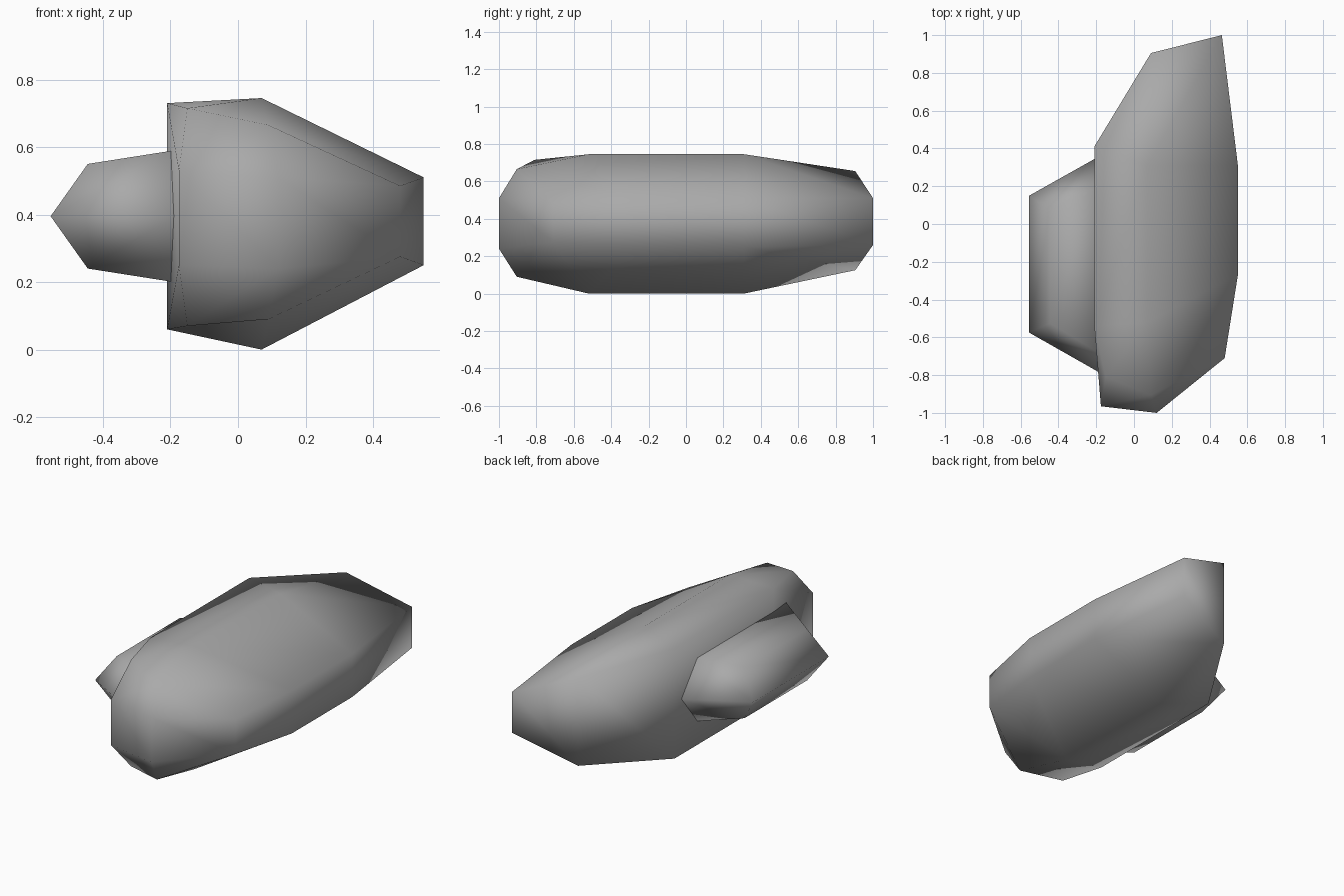
import bpy
import bmesh

cube = bpy.data.objects.get("Cube")
if cube:
    bpy.data.objects.remove(cube, do_unlink=True)

# Single grey paint
grey = bpy.data.materials.new("plain_grey")
grey.use_nodes = True
COLOUR = (0.4, 0.4, 0.4, 1)
grey.diffuse_color = COLOUR
grey.node_tree.nodes["Principled BSDF"].inputs["Base Color"].default_value = COLOUR


def shell(name, columns, caps, outline):
    """Closed shell: columns hold an upper and a lower point, caps join either
    set, and walls follow the outline. Equal heights collapse to one point."""
    bm = bmesh.new()
    upper, lower = {}, {}
    for key, (x, y, top, bottom) in columns.items():
        upper[key] = bm.verts.new((x, y, top))
        lower[key] = upper[key] if top == bottom else bm.verts.new((x, y, bottom))
    for cap in caps:
        bm.faces.new([upper[k] for k in cap])
        bm.faces.new([lower[k] for k in reversed(cap)])
    for a, b in zip(outline, outline[1:] + outline[:1]):
        wall = list(dict.fromkeys((upper[a], lower[a], lower[b], upper[b])))
        if len(wall) > 2:
            bm.faces.new(wall)
    bmesh.ops.recalc_face_normals(bm, faces=bm.faces)
    for face in bm.faces:
        face.smooth = True
    mesh = bpy.data.meshes.new(name)
    bm.to_mesh(mesh)
    bm.free()
    mesh.materials.append(grey)
    obj = bpy.data.objects.new(name, mesh)
    bpy.context.collection.objects.link(obj)
    return obj


# Main pod: nose, front rim, two middle rings and a slanted tail
shell("main_pod", {
    "nose_in": (-0.175, -0.965, 0.53, 0.25),
    "nose_mid": (0.12, -1.0, 0.51, 0.24),
    "nose_out": (0.48, -0.71, 0.485, 0.275),
    "rim_in": (-0.15, -0.81, 0.715, 0.07),
    "rim_mid": (0.09, -0.905, 0.665, 0.09),
    "front_in": (-0.21, -0.54, 0.73, 0.06),
    "front_mid": (0.07, -0.52, 0.745, 0.0),
    "front_out": (0.55, -0.27, 0.51, 0.25),
    "rear_in": (-0.21, 0.41, 0.73, 0.06),
    "rear_mid": (0.07, 0.31, 0.745, 0.0),
    "rear_out": (0.55, 0.31, 0.51, 0.25),
    "tail_mid": (0.09, 0.905, 0.655, 0.125),
    "tail_out": (0.465, 1.0, 0.51, 0.26),
}, [
    ("nose_in", "nose_mid", "rim_mid", "rim_in"),
    ("nose_mid", "nose_out", "rim_mid"),
    ("nose_in", "rim_in", "front_in"),
    ("rim_in", "rim_mid", "front_mid", "front_in"),
    ("rim_mid", "nose_out", "front_out", "front_mid"),
    ("front_in", "front_mid", "rear_mid", "rear_in"),
    ("front_mid", "front_out", "rear_out", "rear_mid"),
    ("rear_mid", "rear_out", "tail_out", "tail_mid"),
    ("rear_in", "rear_mid", "tail_mid"),
], ["nose_in", "nose_mid", "nose_out", "front_out", "rear_out",
    "tail_out", "tail_mid", "rear_in", "front_in"])

# Side pylon: wedge whose base sits just inside the pod wall
shell("side_pylon", {
    "tip_front": (-0.555, -0.575, 0.395, 0.395),
    "tip_rear": (-0.555, 0.15, 0.395, 0.395),
    "shoulder_front": (-0.445, -0.525, 0.55, 0.24),
    "shoulder_rear": (-0.445, 0.075, 0.55, 0.24),
    "base_front": (-0.19, -0.68, 0.59, 0.2),
    "base_rear": (-0.19, 0.2, 0.59, 0.2),
    "point_front": (-0.185, -0.785, 0.395, 0.395),
    "point_rear": (-0.19, 0.355, 0.395, 0.395),
}, [
    ("tip_front", "tip_rear", "shoulder_rear", "shoulder_front"),
    ("shoulder_front", "shoulder_rear", "base_rear", "base_front"),
    ("tip_front", "shoulder_front", "base_front", "point_front"),
    ("tip_rear", "point_rear", "base_rear", "shoulder_rear"),
], ["point_front", "base_front", "base_rear", "point_rear"])
